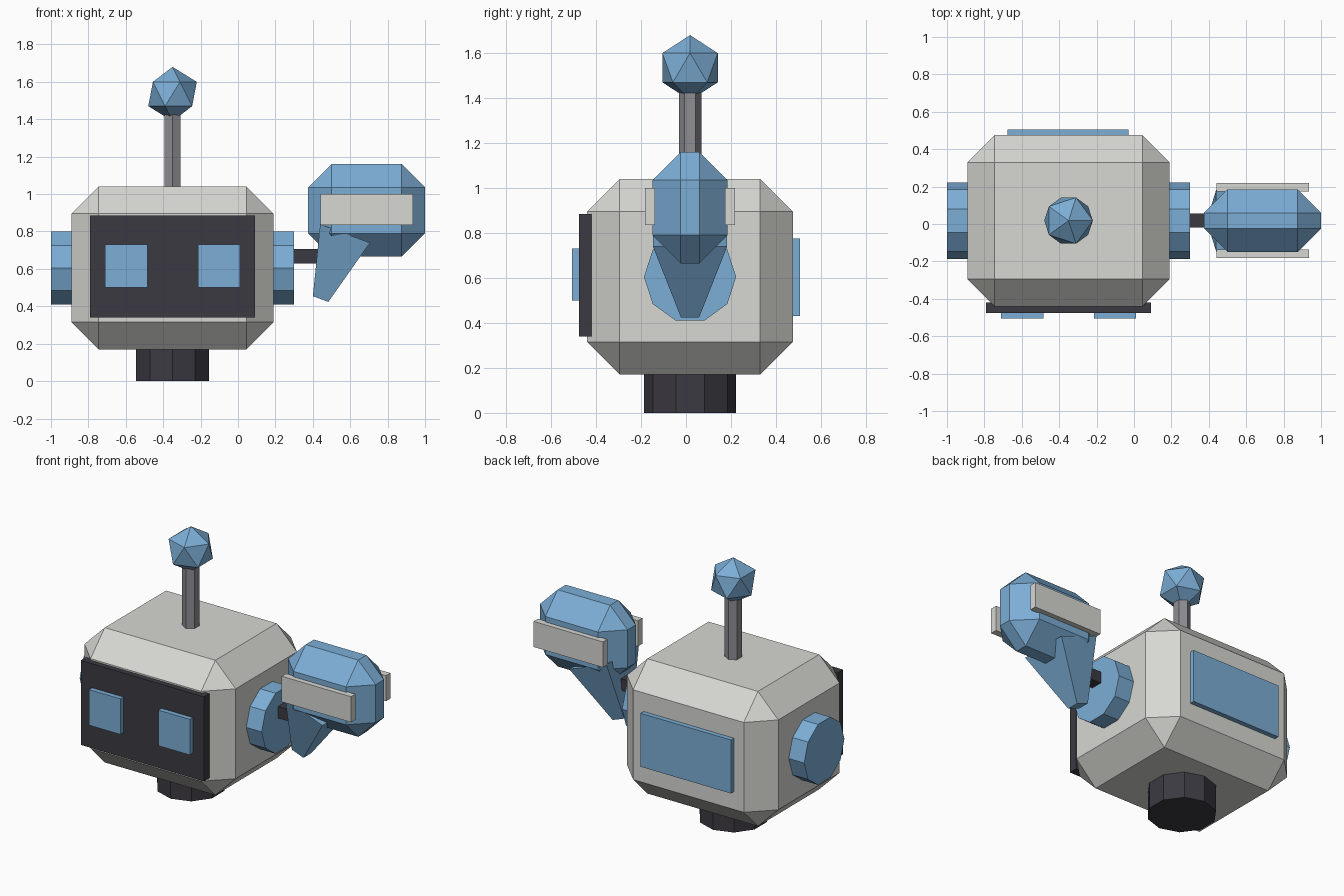
import bpy
import bmesh
from math import radians
from mathutils import Matrix, Vector

if "Cube" in bpy.data.objects:
    bpy.data.objects.remove(bpy.data.objects["Cube"], do_unlink=True)


def make_material(name, rgb):
    mat = bpy.data.materials.new(name)
    mat.use_nodes = True
    mat.diffuse_color = (*rgb, 1)
    bsdf = next(n for n in mat.node_tree.nodes if n.type == 'BSDF_PRINCIPLED')
    bsdf.inputs["Base Color"].default_value = (*rgb, 1)
    return mat


BLUE = make_material("sky blue", (0.20, 0.42, 0.67))
LIGHT = make_material("light grey", (0.68, 0.68, 0.65))
DARK = make_material("charcoal", (0.045, 0.042, 0.054))
METAL = make_material("mid grey", (0.27, 0.27, 0.295))

CX, CY = -0.35, 0.018   # head axis
BX = 0.6875             # speech bubble centre


def finish(name, bm, mat):
    bmesh.ops.recalc_face_normals(bm, faces=bm.faces)
    mesh = bpy.data.meshes.new(name)
    bm.to_mesh(mesh)
    bm.free()
    mesh.materials.append(mat)
    obj = bpy.data.objects.new(name, mesh)
    bpy.context.collection.objects.link(obj)
    return obj


def box(name, mat, x, y, z, chamfer=0):
    """Box from (min, max) ranges, with an optional flat chamfer."""
    bm = bmesh.new()
    bmesh.ops.create_cube(bm, size=1)
    for v in bm.verts:
        v.co = Vector([(a + b) / 2 + c * (b - a)
                       for c, (a, b) in zip(v.co, (x, y, z))])
    if chamfer:
        bmesh.ops.bevel(bm, geom=bm.edges[:], offset=chamfer, segments=1,
                        affect='EDGES', profile=0.5)
    return finish(name, bm, mat)


def prism(name, mat, sides, radius, depth, centre, along_x=False):
    """Flat-sided cylinder with corners on the +y and -y sides."""
    bm = bmesh.new()
    bmesh.ops.create_cone(bm, cap_ends=True, segments=sides, radius1=radius,
                          radius2=radius, depth=depth)
    turn = Matrix.Rotation(radians(90), 4, 'Y') if along_x else Matrix()
    bm.transform(Matrix.Translation(centre) @ turn)
    return finish(name, bm, mat)


# Head, neck and face
box("head", LIGHT, (-0.89, 0.19), (-0.44, 0.475), (0.17, 1.04), 0.145)
prism("neck", DARK, 10, 0.205, 0.20, (CX, CY, 0.10))
box("face_screen", DARK, (-0.79, 0.09), (-0.475, -0.42), (0.34, 0.885))
box("back_panel", BLUE, (-0.675, -0.03), (0.45, 0.506), (0.43, 0.775))

# Eyes and ears on both sides
for side, s in (("right", -1), ("left", 1)):
    ex = CX + s * 0.2475
    box(side + "_eye", BLUE, (ex - 0.1125, ex + 0.1125), (-0.506, -0.46), (0.50, 0.73))
    prism(side + "_ear", BLUE, 10, 0.205, 0.15, (CX + s * 0.575, CY, 0.605), True)

# Antenna
prism("antenna_rod", METAL, 6, 0.05, 0.44, (CX, CY, 1.21))
bm = bmesh.new()
bmesh.ops.create_icosphere(bm, subdivisions=1, radius=0.145)
bm.transform(Matrix.Translation((CX, CY, 1.535)))
finish("antenna_ball", bm, BLUE)

# Speech bubble with its connector
box("bubble_connector", DARK, (0.28, 0.46), (CY - 0.038, CY + 0.038), (0.63, 0.705))
box("speech_bubble", BLUE, (0.375, 1.0), (CY - 0.167, CY + 0.167), (0.665, 1.16), 0.125)

# Bubble tail: a tapered block leaning outwards at the top
bm = bmesh.new()
bmesh.ops.create_cube(bm, size=1)
for v in bm.verts:
    wide, deep = (0.284, 0.33) if v.co.z > 0 else (0.088, 0.08)
    v.co = Vector((v.co.x * wide, v.co.y * deep, v.co.z * 0.374))
bm.transform(Matrix.Translation((0.507, CY, 0.614)) @ Matrix.Rotation(radians(20.5), 4, 'Y'))
finish("bubble_tail", bm, BLUE)

# Three square dots on each face of the bubble
for side, s in (("front", -1), ("back", 1)):
    y = CY + s * 0.178
    for i in range(3):
        x = BX + (i - 1) * 0.165
        box(f"{side}_dot_{i + 1}", LIGHT, (x - 0.0825, x + 0.0825),
            (y - 0.0225, y + 0.0225), (0.835, 1.0))
